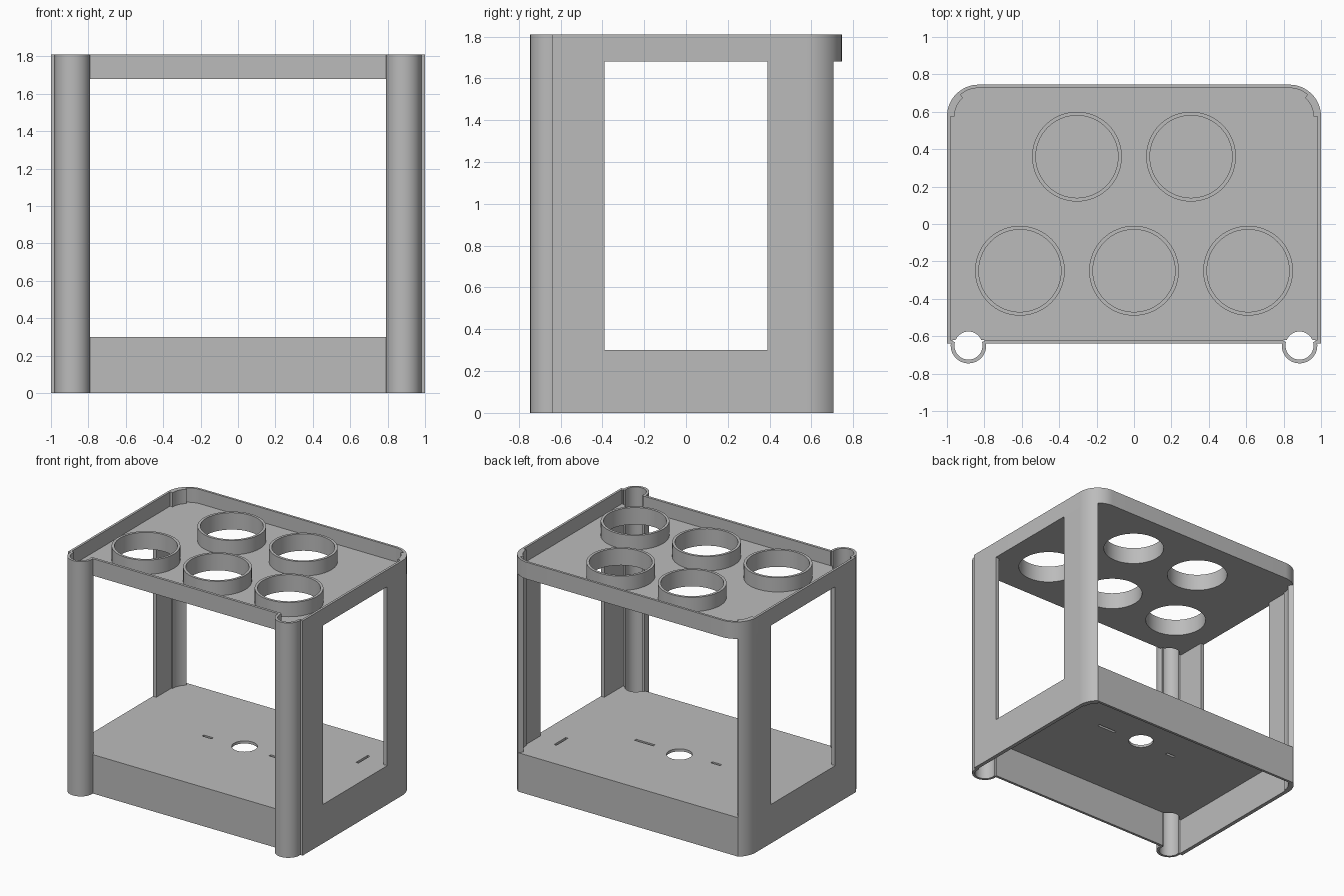
import bpy, bmesh
from math import cos, sin, radians
from mathutils import Matrix

cube = bpy.data.objects.get("Cube")
if cube:
    bpy.data.objects.remove(cube, do_unlink=True)

grey = bpy.data.materials.new("light_grey_plastic")
grey.use_nodes = True
grey.diffuse_color = (0.5, 0.5, 0.5, 1)
grey.node_tree.nodes["Principled BSDF"].inputs["Base Color"].default_value = (0.5, 0.5, 0.5, 1)

HEIGHT, FLOOR, TRAY = 1.81, 0.30, 1.68
FRONT, BACK, BODY_BACK = -0.64, 0.745, 0.705
CORNER = 0.17
SIDES = (("left", 1), ("right", -1))
TUBE_X, TUBE_Y, BORE = 0.885, -0.65, 0.075


def arc(cx, cy, r, a0, a1, n=16):
    angles = [radians(a0 + (a1 - a0) * i / n) for i in range(n + 1)]
    return [(cx + r * cos(a), cy + r * sin(a)) for a in angles]


def circle(cx, cy, r, n=64):
    return arc(cx, cy, r, 0, 360, n)[:-1]


def rect(x0, x1, y0, y1):
    return [(x0, y0), (x1, y0), (x1, y1), (x0, y1)]


def flip(points):
    return [(-x, y) for x, y in reversed(points)]


def prism(name, loops, low, high, along_x=False):
    """Extrude an outline (first loop) with holes (other loops)."""
    curve = bpy.data.curves.new(name, 'CURVE')
    curve.dimensions, curve.fill_mode = '2D', 'BOTH'
    curve.extrude = (high - low) / 2
    for loop in loops:
        spline = curve.splines.new('POLY')
        spline.points.add(len(loop) - 1)
        for point, (u, v) in zip(spline.points, loop):
            point.co = (u, v, 0, 1)
        spline.use_cyclic_u = True
    temp = bpy.data.objects.new(name + "_outline", curve)
    bpy.context.collection.objects.link(temp)
    graph = bpy.context.evaluated_depsgraph_get()
    mesh = bpy.data.meshes.new_from_object(temp.evaluated_get(graph))
    bpy.data.objects.remove(temp, do_unlink=True)
    bpy.data.curves.remove(curve)
    mesh.transform(Matrix.Translation((0, 0, (low + high) / 2)))
    if along_x:
        mesh.transform(Matrix(((0, 0, 1, 0), (1, 0, 0, 0), (0, 1, 0, 0), (0, 0, 0, 1))))
    bm = bmesh.new()
    bm.from_mesh(mesh)
    bmesh.ops.remove_doubles(bm, verts=bm.verts, dist=0.0001)
    bmesh.ops.recalc_face_normals(bm, faces=bm.faces)
    bm.to_mesh(mesh)
    bm.free()
    mesh.shade_smooth()
    mesh.set_sharp_from_angle(angle=radians(30))
    mesh.materials.clear()
    mesh.materials.append(grey)
    obj = bpy.data.objects.new(name, mesh)
    bpy.context.collection.objects.link(obj)
    return obj


def corner(inset, sweep):
    """Rounded back left corner, from the side towards the back."""
    return arc(1 - CORNER, BACK - CORNER, CORNER - inset, 0, sweep)


def plate_outline(sweep):
    """Plate with round bites at the front for the tube bores."""
    half = [(0.79, -0.62)] + arc(TUBE_X, TUBE_Y, BORE, 156, 24)
    half += [(0.99, -0.62)] + corner(0.01, sweep)
    return half + flip(half)


# Floor plate with cable hole and slots
floor_holes = [circle(0, 0.08, 0.09, 40), rect(0.23, 0.39, 0.05, 0.07),
               rect(-0.34, -0.26, 0.05, 0.07), rect(0.79, 0.81, 0.31, 0.45)]
prism("floor_plate", [plate_outline(50)] + floor_holes, FLOOR - 0.02, FLOOR)

# Tray plate with five round cups
cups = [(-0.305, 0.36), (0.305, 0.36), (-0.61, -0.25), (0, -0.25), (0.61, -0.25)]
prism("tray_plate", [plate_outline(90)] + [circle(x, y, 0.22) for x, y in cups],
      TRAY, TRAY + 0.02)
for i, (x, y) in enumerate(cups):
    prism(f"cup_ring_{i + 1}", [circle(x, y, 0.24), circle(x, y, 0.22)], TRAY, HEIGHT)

# Tray rim around the sides and back
outer = [(0.97, FRONT), (1, FRONT)] + corner(0, 90)
inner = [(0.97, FRONT + 0.02), (0.982, FRONT + 0.02)] + corner(0.018, 90)
outer, inner = outer + flip(outer), inner + flip(inner)
prism("tray_rim", [outer + inner[::-1]], TRAY, HEIGHT)

# Front and back cross walls
prism("front_rim", [rect(-0.8, 0.8, FRONT, FRONT + 0.02)], TRAY, HEIGHT)
prism("front_skirt", [rect(-0.8, 0.8, FRONT, FRONT + 0.02)], 0, FLOOR)
prism("back_skirt", [rect(-0.938, 0.938, BODY_BACK - 0.02, BODY_BACK)], 0, FLOOR)

# Side frames, back corner posts and open front tubes
rear = BACK - CORNER
frame = [(FRONT, 0), (rear, 0), (rear, TRAY), (0.39, TRAY),
         (0.39, FLOOR), (-0.39, FLOOR), (-0.39, TRAY), (FRONT, TRAY)]
post = corner(0, 50) + corner(0.04, 50)[::-1]
tube = arc(TUBE_X, TUBE_Y, 0.095, 165, 375, 40) + arc(TUBE_X, TUBE_Y, BORE, 375, 165, 40)
for side, s in SIDES:
    low, high = sorted((s * 0.97, s))
    prism(side + "_side_frame", [frame], low, high, along_x=True)
    prism(side + "_back_post", [post if s > 0 else flip(post)], 0, HEIGHT)
    prism(side + "_front_tube", [tube if s > 0 else flip(tube)], 0, HEIGHT)
